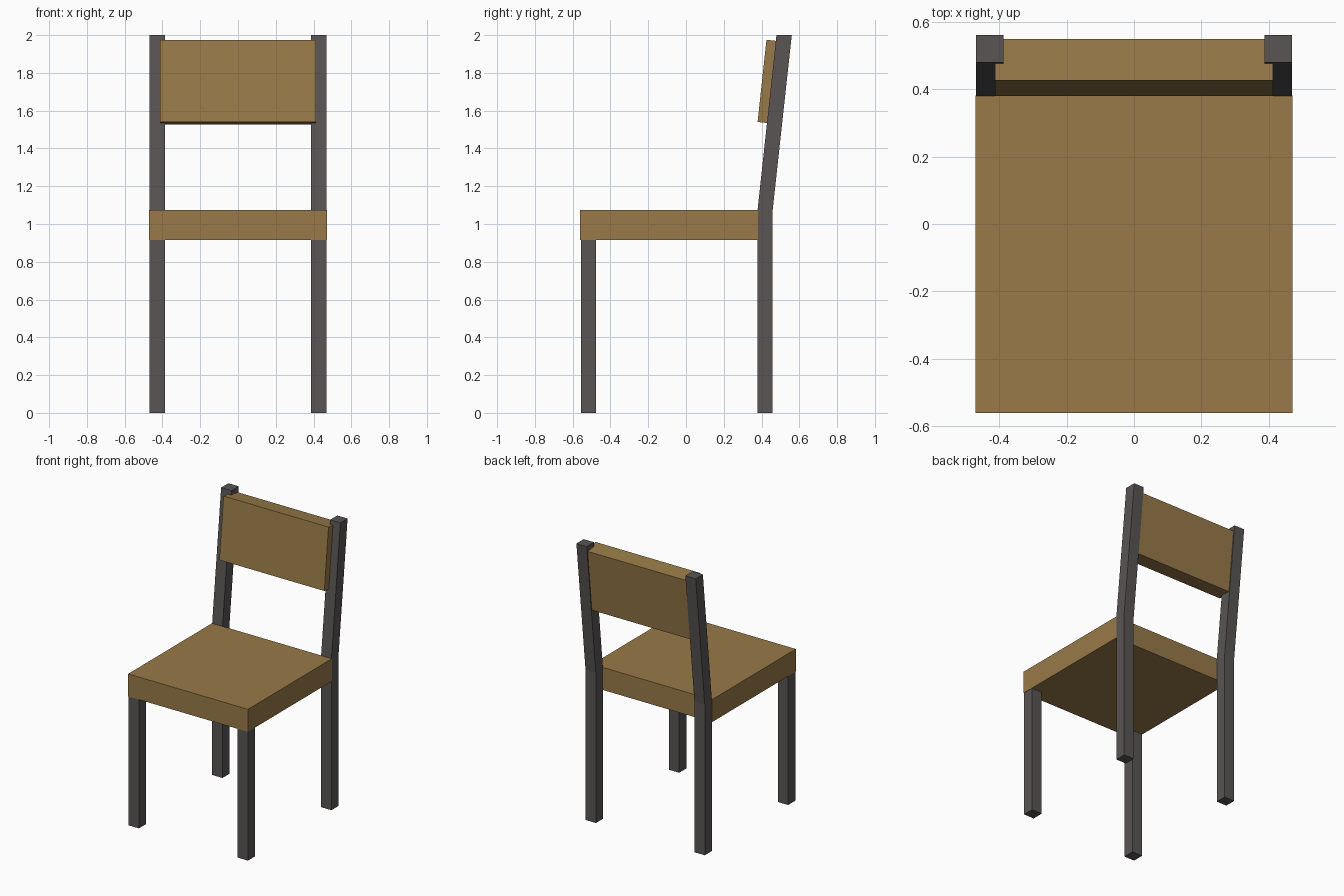
import bpy
import bmesh

if "Cube" in bpy.data.objects:
    bpy.data.objects.remove(bpy.data.objects["Cube"])


def material(name, color):
    m = bpy.data.materials.new(name)
    m.diffuse_color = (*color, 1.0)
    m.use_nodes = True
    m.node_tree.nodes["Principled BSDF"].inputs["Base Color"].default_value = m.diffuse_color
    return m


wood = material("brown wood", (0.314, 0.195, 0.065))
metal = material("dark grey", (0.100, 0.090, 0.090))


def extrude_profile(name, profile, x0, x1, mat):
    """Extrude a side profile of (y, z) points from x0 to x1."""
    bm = bmesh.new()
    face = bm.faces.new([bm.verts.new((x0, y, z)) for y, z in profile])
    ext = bmesh.ops.extrude_face_region(bm, geom=[face])
    moved = [v for v in ext["geom"] if isinstance(v, bmesh.types.BMVert)]
    bmesh.ops.translate(bm, verts=moved, vec=(x1 - x0, 0, 0))
    bmesh.ops.recalc_face_normals(bm, faces=bm.faces)
    mesh = bpy.data.meshes.new(name)
    bm.to_mesh(mesh)
    bm.free()
    mesh.materials.append(mat)
    obj = bpy.data.objects.new(name, mesh)
    bpy.context.collection.objects.link(obj)
    return obj


def rect(y0, y1, z0, z1):
    return [(y0, z0), (y1, z0), (y1, z1), (y0, z1)]


# Seat slab
extrude_profile("seat", rect(-0.56, 0.381, 0.915, 1.075), -0.47, 0.47, wood)

# Front legs, and back posts that lean back above the seat
post = [(0.379, 0), (0.458, 0), (0.458, 1.066), (0.56, 2.0), (0.479, 2.0), (0.379, 1.075)]
for side, s in (("left", -1), ("right", 1)):
    extrude_profile(f"front_leg_{side}", rect(-0.557, -0.476, 0, 0.92), s * 0.387, s * 0.468, metal)
    extrude_profile(f"back_post_{side}", post, s * 0.387, s * 0.468, metal)

# Backrest panel, tilted with the posts
backrest = [(0.379, 1.54), (0.502, 1.527), (0.549, 1.962), (0.426, 1.975)]
extrude_profile("backrest", backrest, -0.412, 0.412, wood)
